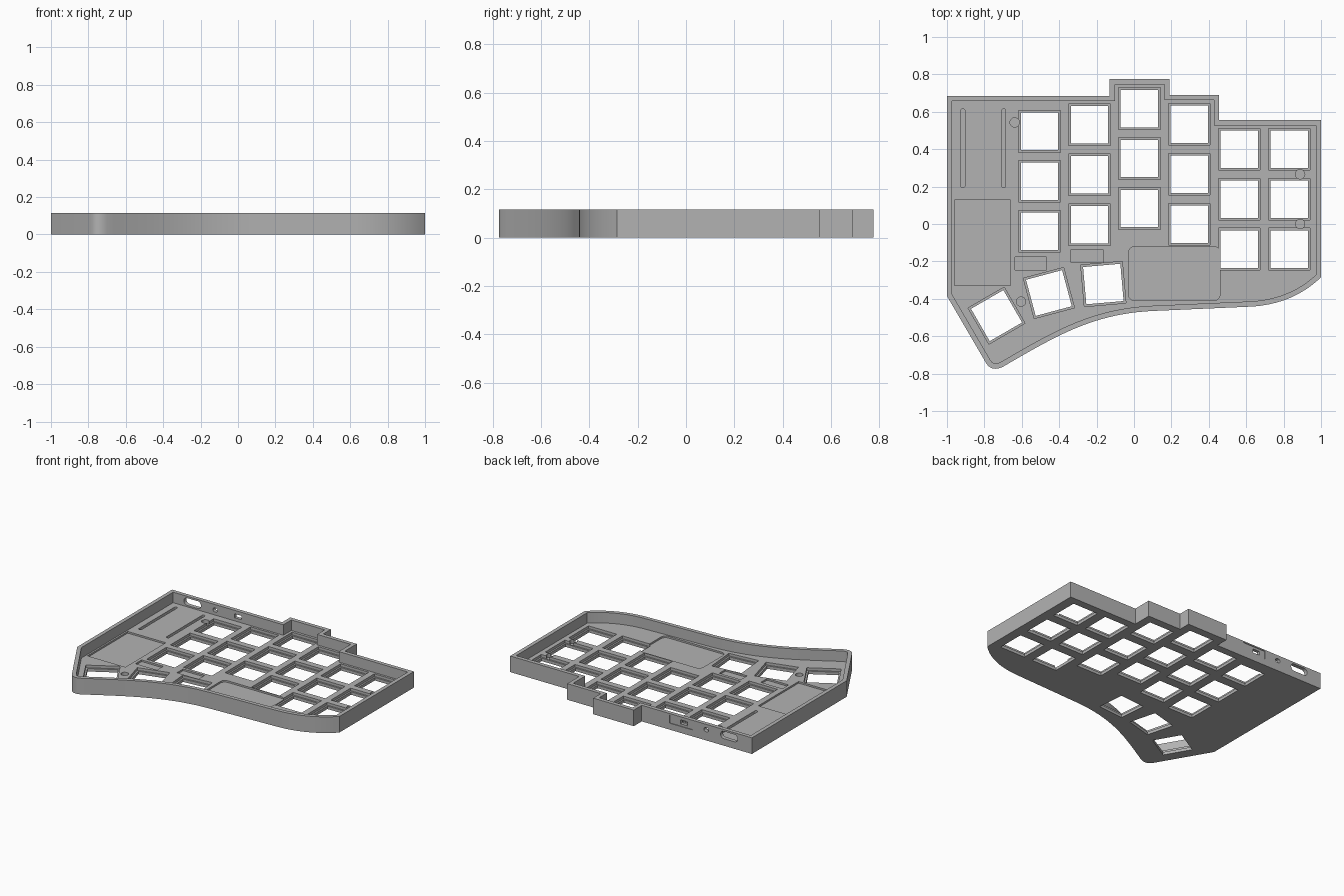
import bpy, bmesh, math
from mathutils import Vector, Matrix
from mathutils.geometry import interpolate_bezier

cube = bpy.data.objects.get("Cube")
if cube:
    bpy.data.objects.remove(cube, do_unlink=True)

HEIGHT, FLOOR, WALL = 0.115, 0.04, 0.028

grey = bpy.data.materials.new("plain grey")
grey.use_nodes = True
colour = (0.45, 0.45, 0.45, 1)
grey.diffuse_color = colour
grey.node_tree.nodes["Principled BSDF"].inputs["Base Color"].default_value = colour


def prism(bm, points, z0, z1, matrix=Matrix()):
    """Extrude a counter-clockwise outline from z0 to z1."""
    low = [bm.verts.new(matrix @ Vector((x, y, z0))) for x, y in points]
    high = [bm.verts.new(matrix @ Vector((x, y, z1))) for x, y in points]
    bm.faces.new(low[::-1])
    bm.faces.new(high)
    n = len(points)
    for i in range(n):
        j = (i + 1) % n
        bm.faces.new((low[i], low[j], high[j], high[i]))


def rounded(w, h, r=0.0, steps=6):
    """Rectangle outline about the origin, with optional round corners."""
    if r == 0:
        return [(-w/2, -h/2), (w/2, -h/2), (w/2, h/2), (-w/2, h/2)]
    pts = []
    for k, (sx, sy) in enumerate(((1, 1), (-1, 1), (-1, -1), (1, -1))):
        for s in range(steps + 1):
            a = math.pi / 2 * (k + s / steps)
            pts.append((sx * (w/2 - r) + r * math.cos(a), sy * (h/2 - r) + r * math.sin(a)))
    return pts


def inset(pts, d):
    """Offset a counter-clockwise outline inwards with mitred corners."""
    out = []
    for i, p in enumerate(pts):
        a = (Vector(p) - Vector(pts[i - 1])).normalized()
        b = (Vector(pts[(i + 1) % len(pts)]) - Vector(p)).normalized()
        na, nb = Vector((-a.y, a.x)), Vector((-b.y, b.x))
        out.append(tuple(Vector(p) + (na + nb) * d / (1 + na.dot(nb))))
    return out


def make(name, bm):
    mesh = bpy.data.meshes.new(name)
    bmesh.ops.recalc_face_normals(bm, faces=bm.faces)
    bm.to_mesh(mesh)
    bm.free()
    mesh.materials.append(grey)
    obj = bpy.data.objects.new(name, mesh)
    bpy.context.collection.objects.link(obj)
    return obj


def curve(*ctrl, n=16):
    pts = [Vector((x, y, 0)) for x, y in ctrl]
    return [(p.x, p.y) for p in interpolate_bezier(*pts, n)]


# Case outline: stepped back edge, sweeping front edge, rounded thumb tip
back = [(1, 0.555), (0.455, 0.555), (0.455, 0.69), (0.19, 0.69), (0.19, 0.775),
        (-0.13, 0.775), (-0.13, 0.685), (-1, 0.685), (-1, -0.385)]
tip = curve((-0.79, -0.745), (-0.768, -0.78), (-0.735, -0.78), (-0.70, -0.763), n=8)
sweep = curve((-0.70, -0.763), (-0.42, -0.60), (-0.22, -0.48), (0.1, -0.465), n=24)
corner = curve((0.62, -0.442), (0.76, -0.435), (0.89, -0.39), (1, -0.285))
outline = back + tip + sweep[1:] + corner

bm = bmesh.new()
prism(bm, outline, 0, HEIGHT)
case = make("keyboard_case", bm)

# Open interior
bm = bmesh.new()
prism(bm, inset(outline, WALL), FLOOR, HEIGHT + 0.1)
cutters = [make("interior_cutter", bm)]

# Key positions: six staggered columns and three turned thumb keys
PITCH = 0.267
keys = [(-0.505 + c * PITCH, top - r * PITCH, 0)
        for c, top in enumerate((0.495, 0.53, 0.617, 0.533, 0.4, 0.4)) for r in range(3)]
keys += [(-0.735, -0.49, 30), (-0.455, -0.369, 15), (-0.164, -0.321, 5)]

# Through openings, and the wider recess around each one
for name, size, z0, z1 in (("key_opening_cutter", 0.2, -0.1, 0.2),
                           ("key_recess_cutter", 0.223, 0.021, 0.06)):
    bm = bmesh.new()
    for x, y, turn in keys:
        place = Matrix.Translation((x, y, 0)) @ Matrix.Rotation(math.radians(turn), 4, 'Z')
        prism(bm, rounded(size, size), z0, z1, place)
    cutters.append(make(name, bm))

# Shallow floor pockets: x, y, width, depth, corner radius, floor level
pockets = [(-0.81, -0.1, 0.3, 0.455, 0, 0.028),
           (0.215, -0.265, 0.49, 0.29, 0.035, 0.028),
           (-0.552, -0.212, 0.17, 0.07, 0, 0.028),
           (-0.252, -0.172, 0.17, 0.07, 0, 0.028),
           (-0.915, 0.405, 0.022, 0.42, 0.01, 0.02),
           (-0.697, 0.405, 0.022, 0.42, 0.01, 0.02)]
# Screw holes
pockets += [(x, y, 0.05, 0.05, 0.0249, 0.012)
            for x, y in ((-0.638, 0.543), (-0.604, -0.415), (0.888, 0.266), (0.888, 0))]
bm = bmesh.new()
for x, y, w, h, r, z in pockets:
    prism(bm, rounded(w, h, r), z, 0.06, Matrix.Translation((x, y, 0)))
cutters.append(make("pocket_cutter", bm))

# Ports through the back wall, and a shallow recess for the sliding switch
stand = Matrix.Rotation(math.radians(90), 4, 'X')
bm = bmesh.new()
for x, w, h, r in ((-0.82, 0.135, 0.052, 0.025), (-0.64, 0.036, 0.028, 0.013),
                   (-0.46, 0.055, 0.028, 0)):
    prism(bm, rounded(w, h, r), -0.1, 0.1, Matrix.Translation((x, 0.68, 0.076)) @ stand)
cutters.append(make("port_cutter", bm))
bm = bmesh.new()
prism(bm, rounded(0.18, 0.06), -0.1, 0.005, Matrix.Translation((-0.44, 0.685, 0.076)) @ stand)
cutters.append(make("switch_recess_cutter", bm))

# Carve the case, then drop the cutters
for cutter in cutters:
    mod = case.modifiers.new(cutter.name, 'BOOLEAN')
    mod.operation, mod.solver, mod.object = 'DIFFERENCE', 'EXACT', cutter
    cutter.hide_render = True
bpy.context.view_layer.update()
carved = bpy.data.meshes.new_from_object(case.evaluated_get(bpy.context.evaluated_depsgraph_get()))
case.modifiers.clear()
case.data = carved
for cutter in cutters:
    bpy.data.objects.remove(cutter, do_unlink=True)

# Smooth the curved walls, keep the edges crisp
for obj in bpy.context.selected_objects:
    obj.select_set(False)
case.select_set(True)
bpy.context.view_layer.objects.active = case
bpy.ops.object.shade_smooth_by_angle(angle=math.radians(25))
